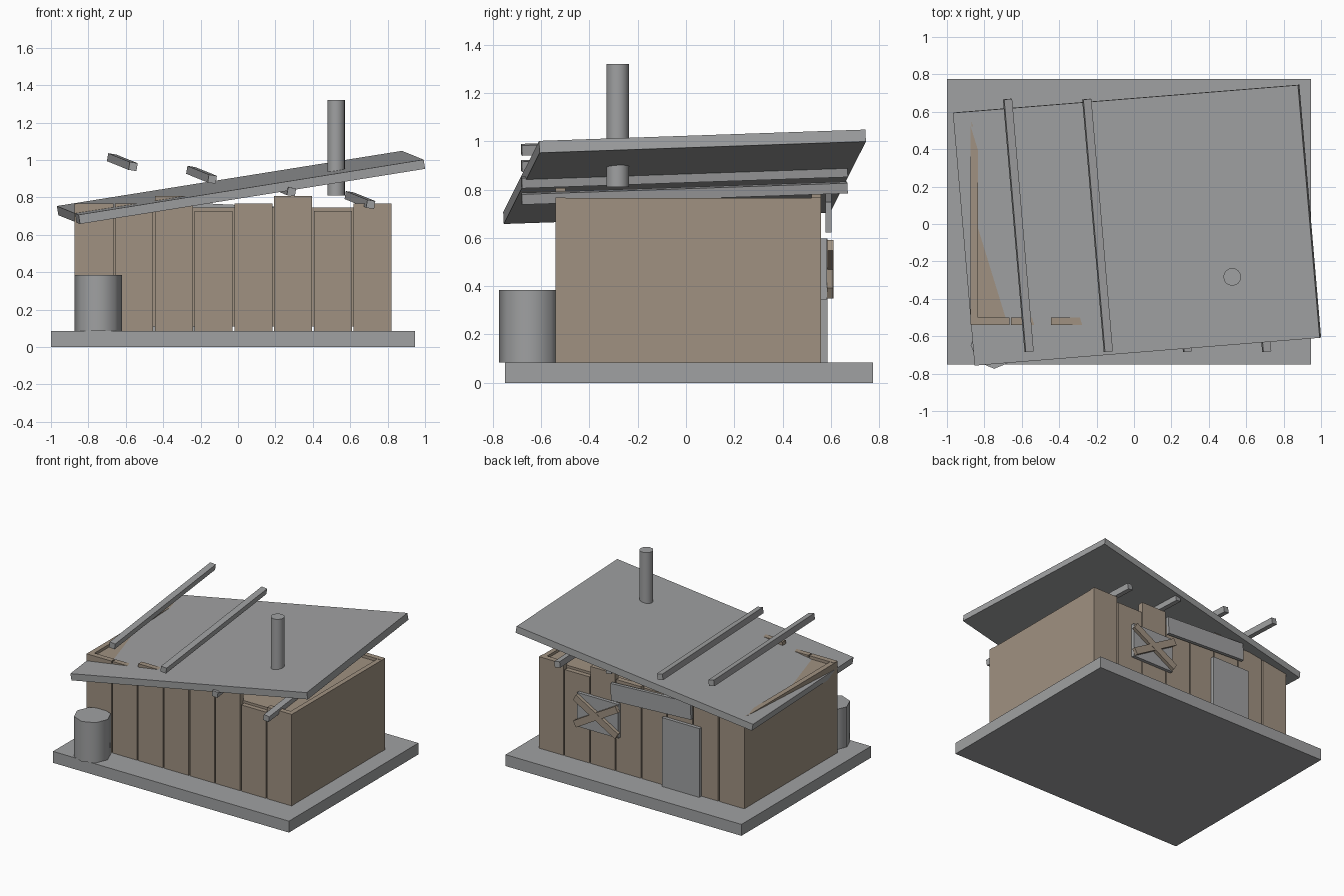
import bpy
from math import radians

if "Cube" in bpy.data.objects:
    bpy.data.objects.remove(bpy.data.objects["Cube"], do_unlink=True)


def material(name, color):
    m = bpy.data.materials.new(name)
    m.use_nodes = True
    m.diffuse_color = (*color, 1)
    m.node_tree.nodes["Principled BSDF"].inputs["Base Color"].default_value = (*color, 1)
    return m


GREY = material("weathered grey", (0.35, 0.355, 0.36))
WOOD = material("dusty brown wood", (0.35, 0.285, 0.22))


def finish(name, mat):
    ob = bpy.context.object
    ob.name = ob.data.name = name
    ob.data.materials.append(mat)
    return ob


def box(name, center, size, mat, tilt=(0, 0, 0)):
    """Box given by centre, full size and tilt in degrees."""
    bpy.ops.mesh.primitive_cube_add(size=1, location=center)
    ob = finish(name, mat)
    for v in ob.data.vertices:
        v.co = [c * s for c, s in zip(v.co, size)]
    ob.rotation_euler = [radians(a) for a in tilt]
    return ob


def span(name, x, y, z, mat):
    """Upright box given by its ranges along each axis."""
    ranges = (x, y, z)
    return box(name, [(a + b) / 2 for a, b in ranges], [b - a for a, b in ranges], mat)


def cylinder(name, x, y, radius, z, sides):
    bpy.ops.mesh.primitive_cylinder_add(
        vertices=sides, radius=radius, depth=z[1] - z[0], location=(x, y, sum(z) / 2))
    ob = finish(name, GREY)
    bpy.ops.object.shade_smooth_by_angle(angle=radians(50))
    return ob


GROUND = 0.085

# Foundation and solid inner body
span("foundation", (-1, 0.945), (-0.75, 0.775), (0, GROUND), GREY)
span("inner_body", (-0.836, 0.785), (-0.505, 0.525), (0.11, 0.745), WOOD)

# Side walls
for side, x in (("right", (-0.873, -0.835)), ("left", (0.783, 0.819))):
    span(side + "_wall", x, (-0.537, 0.557), (GROUND, 0.765), WOOD)

# Uneven upright planks on the front and back
MID, TALL, LOW = 0.767, 0.807, 0.727
for i, top in enumerate((MID, MID, TALL, LOW, MID, TALL, LOW, MID)):
    x = -0.768 + 0.2125 * i
    for side, y in (("front", (-0.54, -0.5)), ("back", (0.52, 0.56))):
        span(f"{side}_plank_{i + 1}", (x - 0.1015, x + 0.1015), y, (GROUND, top), WOOD)

# Crooked roof sheet, and rafters leaning the other way
box("roof", (0.016, -0.006, 0.853), (1.874, 1.357, 0.05), GREY, (2, -9.05, 4.6))
for i in range(4):
    box(f"rafter_{i + 1}", (-0.6185 + 0.4235 * i, -0.007, 0.988 - 0.0675 * i),
        (0.043, 1.355, 0.043), GREY, (2, 9, 5.2))

# Chimney pipe and barrel
cylinder("chimney", 0.525, -0.283, 0.047, (0.81, 1.32), 16)
cylinder("barrel", -0.747, -0.648, 0.126, (GROUND, 0.385), 8)

# Door, blank sign board and boarded window on the back
span("door", (-0.52, -0.21), (0.555, 0.585), (GROUND, 0.598), GREY)
box("sign_board", (-0.13, 0.59, 0.702), (0.66, 0.025, 0.127), GREY, (0, 2.8, 0))
span("window_pane", (0.15, 0.49), (0.555, 0.584), (0.345, 0.598), GREY)
for i, angle in enumerate((30, -30)):
    box(f"window_board_{i + 1}", (0.32, 0.597 + 0.001 * i, 0.47),
        (0.4, 0.025, 0.05), WOOD, (0, angle, 0))
